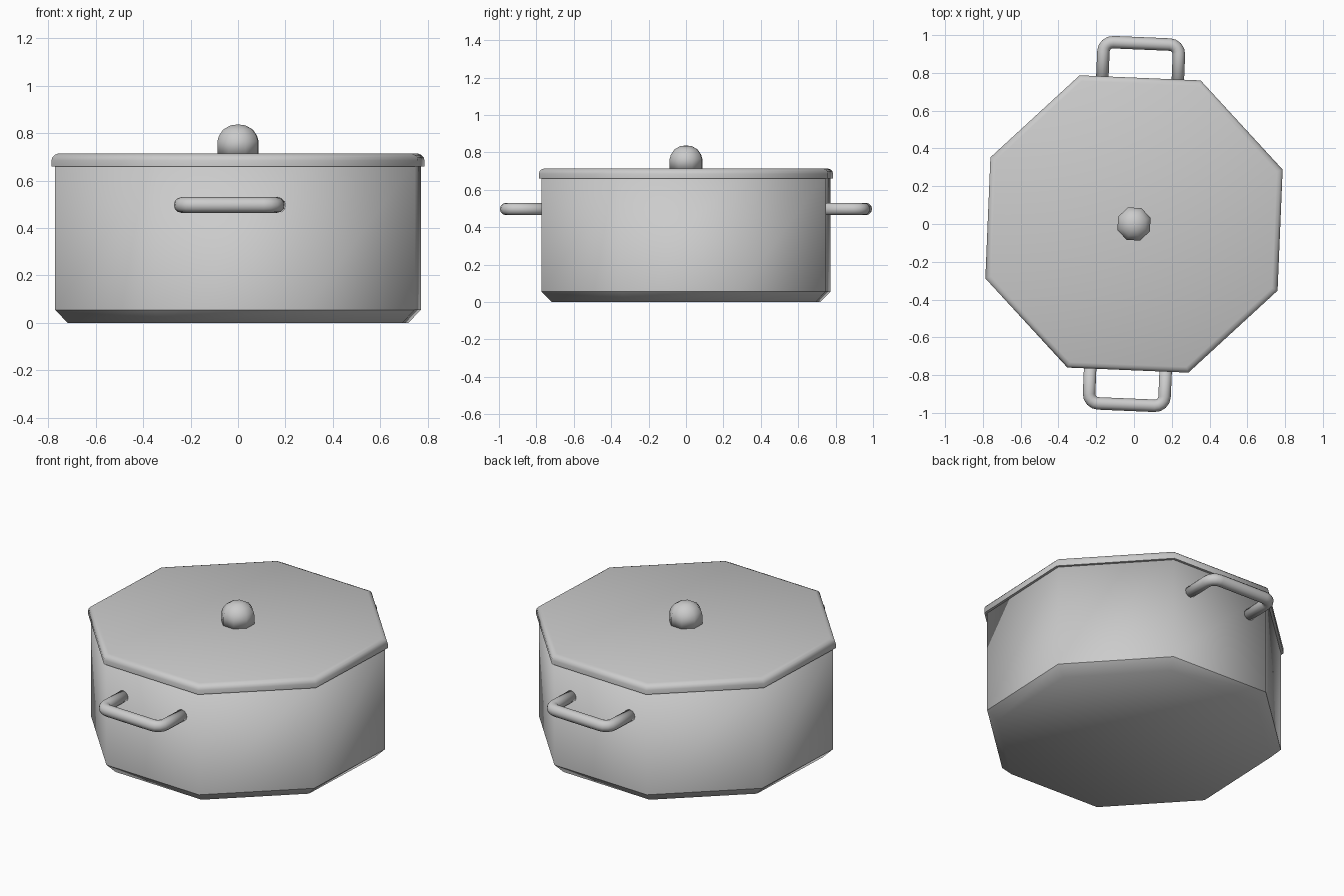
import bpy, bmesh, math
from math import sin, cos, pi, radians
from mathutils import Matrix

if "Cube" in bpy.data.objects:
    bpy.data.objects.remove(bpy.data.objects["Cube"])

SIDES = 8
TURN = radians(-2.4)   # the whole pot is turned slightly about z

steel = bpy.data.materials.new("grey steel")
steel.use_nodes = True
steel.diffuse_color = (0.6, 0.6, 0.6, 1)
steel.node_tree.nodes["Principled BSDF"].inputs["Base Color"].default_value = (0.6, 0.6, 0.6, 1)


def finish(bm, name, sharp_rings=()):
    """Smooth the faces, keep the given ring edges crisp, and link the object."""
    bmesh.ops.recalc_face_normals(bm, faces=bm.faces)
    for f in bm.faces:
        f.smooth = True
    for z in sharp_rings:
        for e in bm.edges:
            if all(abs(v.co.z - z) < 1e-4 for v in e.verts):
                e.smooth = False
    mesh = bpy.data.meshes.new(name)
    bm.to_mesh(mesh)
    bm.free()
    mesh.materials.append(steel)
    obj = bpy.data.objects.new(name, mesh)
    bpy.context.collection.objects.link(obj)
    return obj


def turned(name, profile, sharp_rings=()):
    """Eight-sided solid from (radius, height) pairs, bottom to top."""
    bm = bmesh.new()
    rings = []
    for r, z in profile:
        angles = [2 * pi * (k + 0.5) / SIDES + TURN for k in range(SIDES)]
        rings.append([bm.verts.new((r * cos(a), r * sin(a), z)) for a in angles])
    for low, high in zip(rings, rings[1:]):
        for k in range(SIDES):
            n = (k + 1) % SIDES
            bm.faces.new((low[k], low[n], high[n], high[k]))
    bm.faces.new(rings[0][::-1])
    bm.faces.new(rings[-1])
    return finish(bm, name, sharp_rings)


def tube(name, path, radius, sides, turn):
    """Round tube along a flat path of (x, y, z, direction angle) stations."""
    bm = bmesh.new()
    rings = []
    for x, y, z, d in path:
        ring = []
        for k in range(sides):
            a = 2 * pi * k / sides
            side = radius * cos(a)
            ring.append(bm.verts.new((x - side * sin(d), y + side * cos(d), z + radius * sin(a))))
        rings.append(ring)
    for r0, r1 in zip(rings, rings[1:]):
        for k in range(sides):
            n = (k + 1) % sides
            bm.faces.new((r0[k], r0[n], r1[n], r1[k]))
    bm.faces.new(rings[0])
    bm.faces.new(rings[-1])
    bm.transform(Matrix.Rotation(turn, 4, 'Z'))
    return finish(bm, name)


# Pot with a chamfered base
turned("pot_body", [(0.765, 0), (0.822, 0.055), (0.822, 0.68)], sharp_rings=(0.055,))

# Lid with a rounded rim overhanging the pot
turned("lid", [(0.838, 0.66), (0.838, 0.685), (0.834, 0.698), (0.824, 0.708),
               (0.806, 0.715)], sharp_rings=(0.66,))

# Knob with a domed top
turned("lid_knob", [(0.093, 0.71), (0.093, 0.765), (0.086, 0.788), (0.067, 0.815),
                    (0.034, 0.833), (0.008, 0.836)])

# Two bent tube handles, front and back
HALF, REACH, BEND, HEIGHT = 0.2, 0.957, 0.05, 0.497
path = [(HALF, 0.73, HEIGHT, pi / 2)]
for side, start in ((1, 0), (-1, pi / 2)):
    for i in range(5):
        a = start + i * pi / 8
        path.append((side * (HALF - BEND) + BEND * cos(a),
                     REACH - BEND + BEND * sin(a), HEIGHT, a + pi / 2))
path.append((-HALF, 0.73, HEIGHT, 3 * pi / 2))
for name, turn in (("back_handle", TURN), ("front_handle", TURN + pi)):
    tube(name, path, 0.033, 12, turn)
